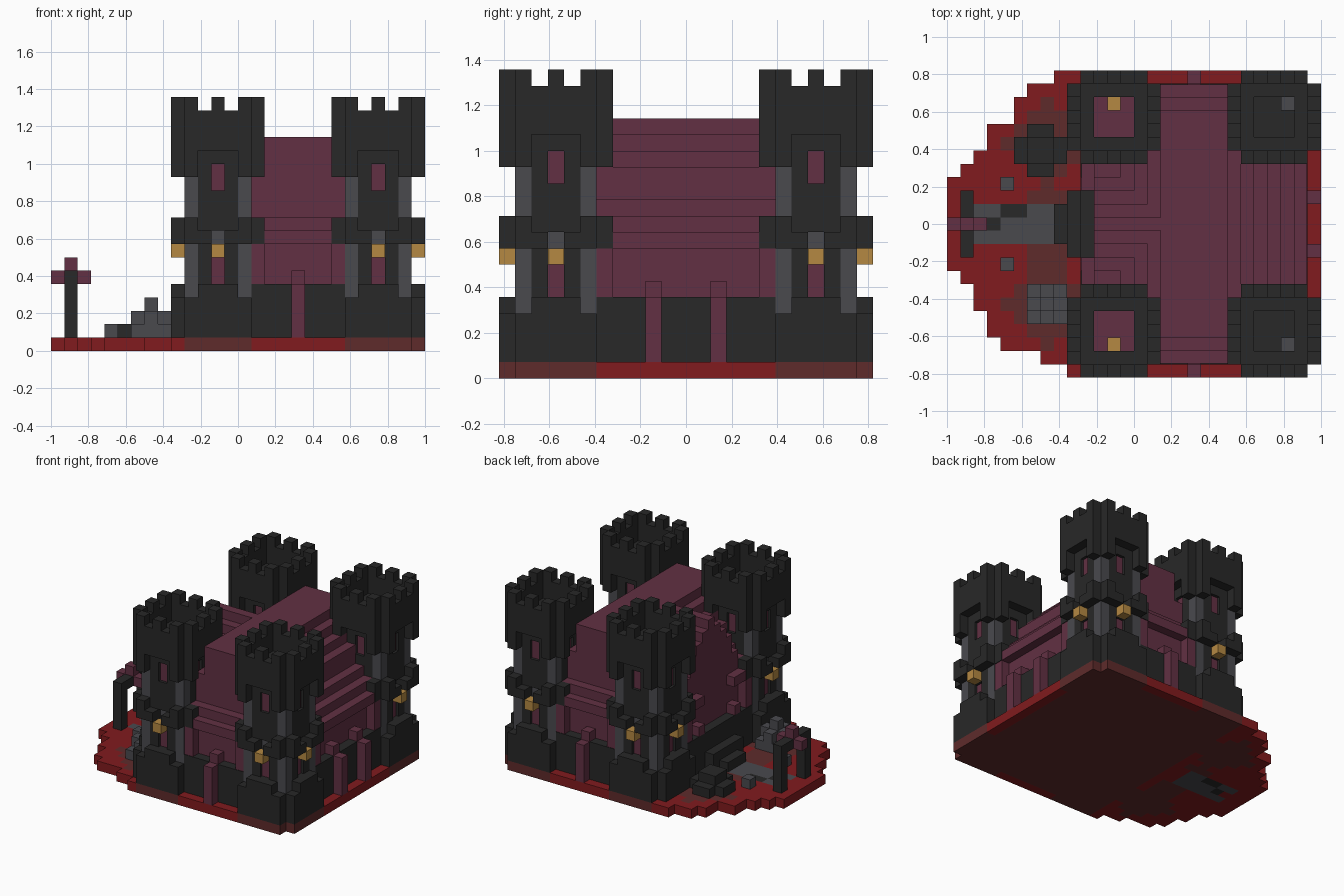
import bpy
import bmesh
from mathutils import Vector

if "Cube" in bpy.data.objects:
    bpy.data.objects.remove(bpy.data.objects["Cube"])

U = 1 / 14                       # one block
CENTRE = Vector((14, 11.5, 0))


def material(name, r, g, b):
    m = bpy.data.materials.new(name)
    m.use_nodes = True
    m.diffuse_color = (r, g, b, 1)
    m.node_tree.nodes["Principled BSDF"].inputs["Base Color"].default_value = (r, g, b, 1)
    return m


DARK = material("black stone", 0.021, 0.021, 0.021)
GREY = material("grey stone", 0.067, 0.067, 0.076)
PURPLE = material("purple brick", 0.122, 0.030, 0.056)
RED = material("red ground", 0.22, 0.011, 0.013)
BROWN = material("brown ground", 0.112, 0.024, 0.024)
GOLD = material("lamp gold", 0.46, 0.25, 0.055)


def part(name, mat, boxes):
    """One object from boxes given as (x0, x1, y0, y1, z0, z1) in blocks."""
    bm = bmesh.new()
    for x0, x1, y0, y1, z0, z1 in boxes:
        vs = bmesh.ops.create_cube(bm, size=1)["verts"]
        mid = Vector((x0 + x1, y0 + y1, z0 + z1)) / 2
        size = Vector((x1 - x0, y1 - y0, z1 - z0))
        for v in vs:
            v.co = (mid + v.co * size - CENTRE) * U
    mesh = bpy.data.meshes.new(name)
    bm.to_mesh(mesh)
    bm.free()
    mesh.materials.append(mat)
    ob = bpy.data.objects.new(name, mesh)
    bpy.context.collection.objects.link(ob)
    return ob


def four_sides(boxes):
    """Repeat boxes on all four sides of a seven block square."""
    out = []
    for b in boxes:
        for _ in range(4):
            out.append(b)
            x0, x1, y0, y1, z0, z1 = b
            b = (7 - y1, 7 - y0, x0, x1, z0, z1)
    return out


def mirror_y(boxes):
    return boxes + [(a, b, 23 - d, 23 - c, e, f) for a, b, c, d, e, f in boxes]


# Ground: coloured block by block
row_start = [9, 7, 4, 3, 3, 2, 2, 1] + [0] * 7 + [1, 2, 3, 3, 5, 5, 6, 8]


def ground_colour(i, j):
    if (i, j) in ((4, 12), (5, 12), (3, 11)):
        return DARK
    if 2 <= i < 8 and 10 <= j < 13 and (i, j) != (2, 11):
        return GREY
    if i >= 10:
        edge = (j in (0, 22) and 15 <= i < 22) or (i == 27 and 6 <= j < 17)
        return RED if edge else BROWN
    if abs(i - 7) + abs(j - 5) < 4 or abs(i - 7) + abs(j - 17) < 4:
        return BROWN
    if 6 <= i < 9 and j in (8, 9, 13):
        return BROWN
    return RED


ground = {}
for j, start in enumerate(row_start):
    for i in range(start, 27 if j in (0, 22) else 28):
        ground.setdefault(ground_colour(i, j), []).append((i, i + 1, j, j + 1, 0, 1))
for mat, cells in ground.items():
    part("ground " + mat.name, mat, cells)

# Corner towers
tower_stone = four_sides([
    (1, 6, 0, 1, 1, 4), (2, 5, 0, 1, 4, 5),                           # plinth
    (2, 3, 1, 2, 4, 16), (4, 5, 1, 2, 4, 16), (1, 2, 1, 2, 13, 16),   # shaft walls
    (3, 4, 1, 2, 4, 5), (3, 4, 1, 2, 7, 8),                           # window sills
    (3, 4, 1, 2, 9, 12), (3, 4, 1, 2, 14, 16),                        # window heads
    (1, 2, 0, 1, 8, 10), (5, 6, 0, 1, 8, 10),                         # band ends
    (2, 3, 0, 1, 8, 9), (4, 5, 0, 1, 8, 9),                           # band middle
    (1, 2, 0, 1, 13, 18), (5, 6, 0, 1, 13, 18), (2, 5, 0, 1, 15, 18),  # crown
    (1, 2, 0, 1, 18, 19), (3, 4, 0, 1, 18, 19), (5, 6, 0, 1, 18, 19),  # merlons
]) + [(1, 6, 1, 6, 1, 4)]
tower_columns = four_sides([(1, 2, 1, 2, 4, 13), (3, 4, 1.3, 2, 8, 9)])
tower_windows = four_sides([(3, 4, 1.3, 2, 5, 7), (3, 4, 1.3, 2, 12, 14)])
tower_lamps = four_sides([(3, 4, 0, 1, 7, 8)])

for tx, side in ((9, "right"), (21, "left")):
    for ty, end in ((0, "front"), (16, "back")):
        def place(boxes):
            return [(a + tx, b + tx, c + ty, d + ty, e, f) for a, b, c, d, e, f in boxes]
        label = f"{end}_{side}_tower_"
        part(label + "stone", DARK, place(tower_stone))
        part(label + "columns", GREY, place(tower_columns))
        part(label + "windows", PURPLE, place(tower_windows))
        part(label + "lamps", GOLD, place(tower_lamps))
        # Chamber floor and the fitting standing on it
        fy = 2 if ty == 0 else 4
        fx, fit = (3, GOLD) if tx == 9 else (4, GREY)
        part(label + "floor", PURPLE if tx == 9 else DARK, place([(2, 5, 2, 5, 4, 10)]))
        part(label + "fitting", fit, place([(fx, fx + 1, fy, fy + 1, 10, 11)]))

# Lower walls and the stepped entrance
part("lower_walls", DARK, [(15, 22, 1, 22, 1, 5), (10, 27, 6, 17, 1, 5)])
part("entrance_steps", DARK, [(8, 11, 10, 13, 1, 2), (9, 11, 9, 14, 1, 3),
                              (10, 11, 9, 14, 1, 5)])

# Upper walls, with pilasters under the eaves
pilasters = [(x, x + 1, 1.06, 2, 5, 8) for x in (15, 21)]
part("upper_walls", PURPLE, [(15, 22, 2, 21, 5, 8), (11, 26, 6, 17, 5, 8)])
part("front_back_pilasters", PURPLE, mirror_y(pilasters))
part("side_pilasters", PURPLE, mirror_y([(26, 26.94, 6, 7, 5, 8),
                                         (10.06, 11, 6, 7, 5, 8)]))

# Buttress posts, each with a cap set back on the wall
part("buttress_posts", PURPLE, mirror_y([(18, 19, 0, 1, 1, 5), (27, 28, 9, 10, 1, 5)]))
part("buttress_caps", PURPLE, mirror_y([(18, 19, 1, 2, 5, 6), (26, 27, 9, 10, 5, 6),
                                        (10, 11, 8, 9, 5, 6)]))

# Roof: flat ridge, eaves, stepped slopes and a cross gable over the entrance
steps = [15, 14, 13, 11, 10]
part("roof_ridge", PURPLE, [(15, 22, 3, 20, 8, 13), (16, 21, 3, 20, 13, 16)])
part("roof_eaves", PURPLE, mirror_y([(15, 22, 1.06, 3, 8, 9), (15, 22, 2, 3, 9, 10),
                                     (10.06, 11, 6, 9, 8, 9)]))
part("roof_left_slope", PURPLE,
     [(21 + k, 22 + k, 6, 17, 8, h) for k, h in enumerate(steps)]
     + [(26, 26.94, 6, 17, 8, 9)])
part("roof_right_slope", PURPLE,
     [(15 - k, 16 - k, 6, 17, 8, h) for k, h in enumerate(steps)])
part("roof_cross_gable", PURPLE,
     [(11, 16, 11 - k, 12 + k, 8, h) for k, h in enumerate([16] + steps[:4])])

# Yard gate
part("gate_frame", DARK, mirror_y([(1, 2, 9, 10, 1, 6)]) + [(1, 2, 10, 13, 5, 6)])
part("gate_ornament", PURPLE, [(0, 1, 11, 12, 5, 6), (2, 3, 11, 12, 5, 6),
                               (1, 2, 11, 12, 6, 7)])

# Yard stones and rubble
part("marker_stones", GREY, mirror_y([(4, 5, 8, 9, 1, 2)]))
part("grey_rubble", GREY, [(6, 9, 4, 7, 1, 2), (6, 9, 5, 6, 2, 3),
                           (7, 8, 4, 7, 2, 3), (7, 8, 5, 6, 3, 4)])
part("black_rubble", DARK, [(6, 8, 15, 19, 1, 2), (5, 9, 16, 18, 1, 2),
                            (6, 8, 16, 18, 2, 3)])
